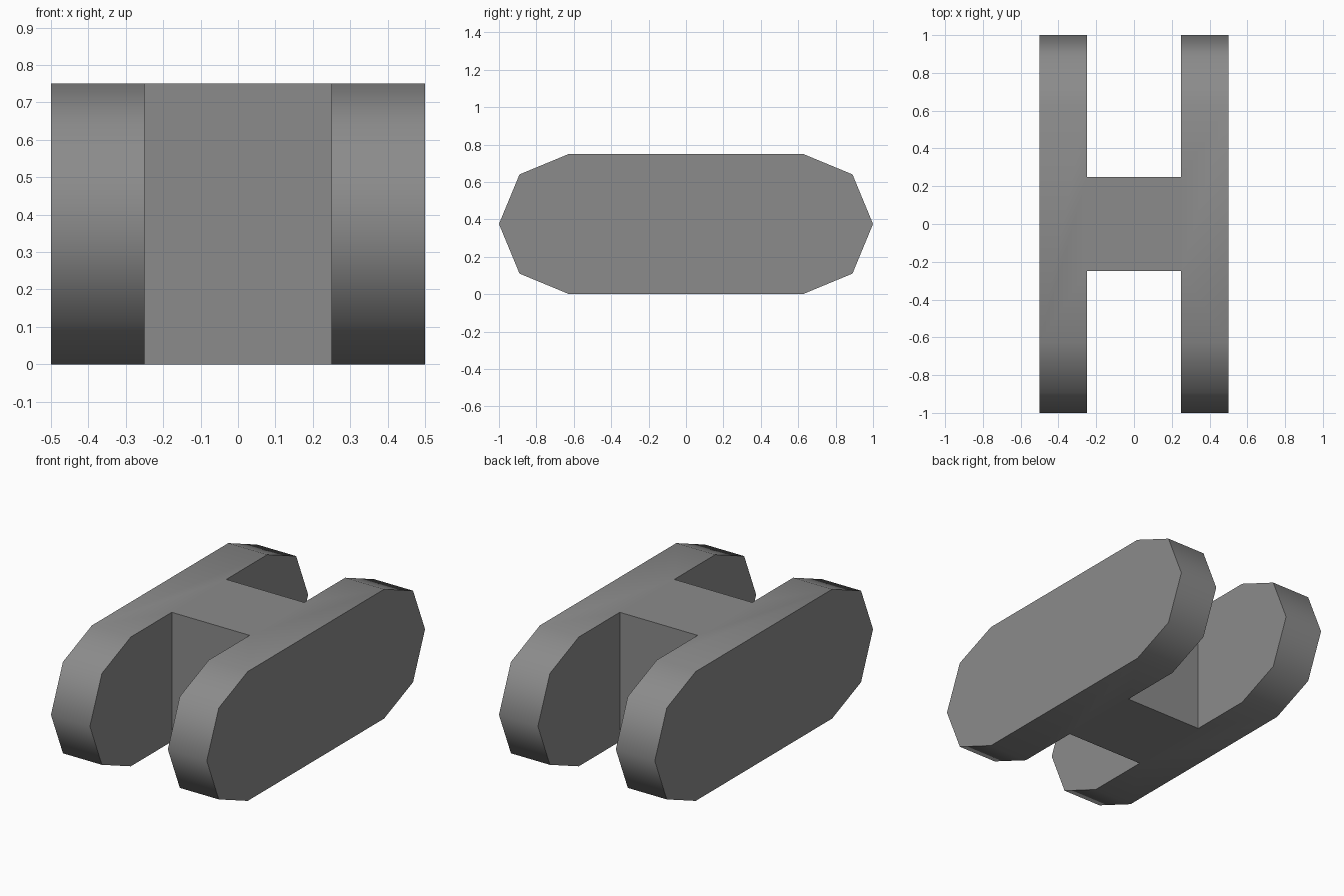
import bpy, bmesh, math

if "Cube" in bpy.data.objects:
    bpy.data.objects.remove(bpy.data.objects["Cube"])

HALF_WIDTH, RADIUS, END_Y = 0.5, 0.375, 0.625
SLOT_HALF = 0.25

grey = bpy.data.materials.new("plain_grey")
grey.diffuse_color = (0.26, 0.26, 0.26, 1)
grey.use_nodes = True
grey.node_tree.nodes["Principled BSDF"].inputs["Base Color"].default_value = grey.diffuse_color


def make_object(name, bm):
    bmesh.ops.recalc_face_normals(bm, faces=bm.faces)
    mesh = bpy.data.meshes.new(name)
    bm.to_mesh(mesh)
    bm.free()
    mesh.materials.append(grey)
    obj = bpy.data.objects.new(name, mesh)
    bpy.context.collection.objects.link(obj)
    return obj


# Body: rounded-end profile extruded across the full width
bm = bmesh.new()
verts = []
for side in (1, -1):
    for i in range(5):
        a = math.radians(-90 + 45 * i)
        verts.append(bm.verts.new((-HALF_WIDTH,
                                   side * (END_Y + RADIUS * math.cos(a)),
                                   RADIUS + side * RADIUS * math.sin(a))))
cap = bm.faces.new(verts)
ext = bmesh.ops.extrude_face_region(bm, geom=[cap], use_keep_orig=True)
moved = [g for g in ext["geom"] if isinstance(g, bmesh.types.BMVert)]
bmesh.ops.translate(bm, verts=moved, vec=(2 * HALF_WIDTH, 0, 0))
bm.normal_update()
for f in bm.faces:
    f.smooth = abs(f.normal.x) < 0.5  # smooth rim, flat side caps
body = make_object("h_shaped_body", bm)

# Slots at front and back leave two side plates and a central bridge
for name, side in (("front_slot_cutter", -1), ("back_slot_cutter", 1)):
    bm = bmesh.new()
    bmesh.ops.create_cube(bm, size=1)
    for v in bm.verts:
        v.co = (v.co.x * 2 * SLOT_HALF, v.co.y + side * (SLOT_HALF + 0.5),
                v.co.z * 2 + RADIUS)
        # stretch past the rounded end
        if abs(v.co.y) > 1:
            v.co.y = side * 1.25
    cutter = make_object(name, bm)
    cutter.hide_render = True
    cutter.display_type = 'WIRE'
    cut = body.modifiers.new(name, 'BOOLEAN')
    cut.operation = 'DIFFERENCE'
    cut.solver = 'EXACT'
    cut.object = cutter
